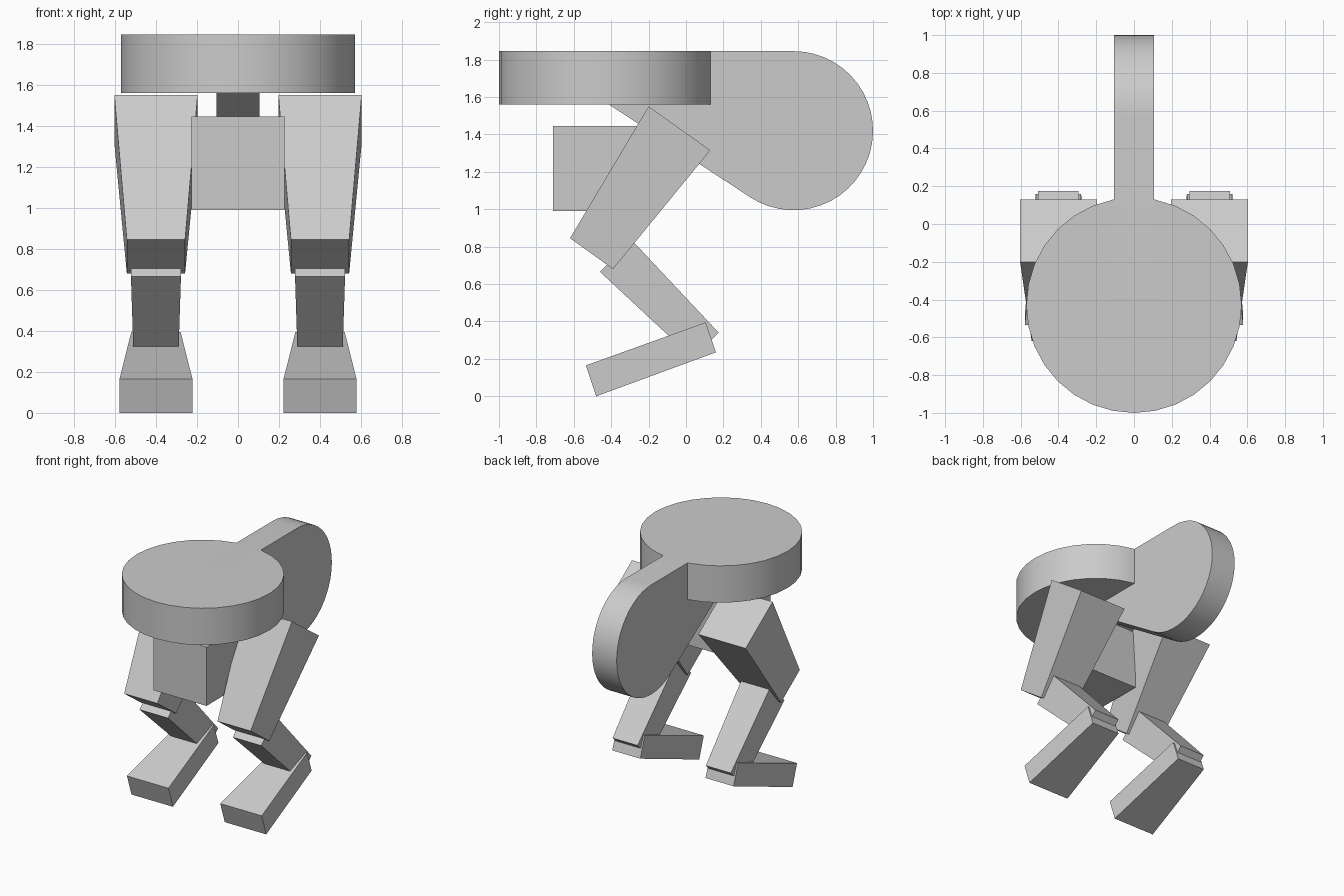
import bpy, bmesh, math

if "Cube" in bpy.data.objects:
    bpy.data.objects.remove(bpy.data.objects["Cube"])


def slab(name, profile, xc=0.0):
    """Solid from a side profile of (y, z, half_width) points, centred on x = xc."""
    bm = bmesh.new()
    a = [bm.verts.new((xc - w, y, z)) for y, z, w in profile]
    b = [bm.verts.new((xc + w, y, z)) for y, z, w in profile]
    bm.faces.new(a)
    bm.faces.new(b[::-1])
    n = len(a)
    for i in range(n):
        j = (i + 1) % n
        bm.faces.new((a[i], b[i], b[j], a[j]))
    bmesh.ops.recalc_face_normals(bm, faces=bm.faces)
    mesh = bpy.data.meshes.new(name)
    bm.to_mesh(mesh)
    bm.free()
    ob = bpy.data.objects.new(name, mesh)
    bpy.context.collection.objects.link(ob)
    return ob


def limb(name, profile):
    """Tapered limb segment on the right side, mirrored to the left."""
    ob = slab(name, profile, 0.4)
    ob.modifiers.new("Mirror", 'MIRROR')
    return ob


# Round top disc
bpy.ops.mesh.primitive_cylinder_add(vertices=32, radius=0.57, depth=0.285,
                                    location=(0, -0.43, 1.7025))
disc = bpy.context.object
disc.name = "top_disc"

# Rounded rear fin, its top flush with the disc
W, R, CY, CZ = 0.105, 0.425, 0.575, 1.42
pts = [(-0.45, 1.585, W), (-0.45, 1.845, W)]
start, end = math.radians(90), math.radians(-123.5)
for i in range(29):
    t = start + (end - start) * i / 28
    pts.append((CY + R * math.cos(t), CZ + R * math.sin(t), W))
fin = slab("rear_fin_helper", pts)
fin.hide_render = True
fin.hide_viewport = False

# Merge fin into disc
mod = disc.modifiers.new("Union", 'BOOLEAN')
mod.operation = 'UNION'
mod.solver = 'EXACT'
mod.object = fin
bpy.ops.object.modifier_apply(modifier=mod.name)
bpy.data.objects.remove(fin, do_unlink=True)
disc.name = "top_disc_and_rear_fin"
bpy.ops.object.shade_smooth_by_angle(angle=math.radians(30))

# Body block under the disc
slab("body_block", [(-0.71, 0.99, 0.227), (-0.71, 1.445, 0.227),
                    (-0.255, 1.445, 0.227), (-0.255, 0.99, 0.227)])

# Legs: tapered thigh, shin and foot
limb("thigh", [(-0.20, 1.55, 0.203), (0.13, 1.315, 0.203),
               (-0.39, 0.68, 0.142), (-0.62, 0.845, 0.142)])
limb("shin", [(-0.46, 0.665, 0.122), (-0.29, 0.835, 0.122),
              (0.175, 0.34, 0.107), (0.035, 0.205, 0.107)])
limb("foot", [(-0.535, 0.165, 0.178), (0.105, 0.395, 0.12),
              (0.16, 0.235, 0.12), (-0.48, 0.0, 0.178)])
